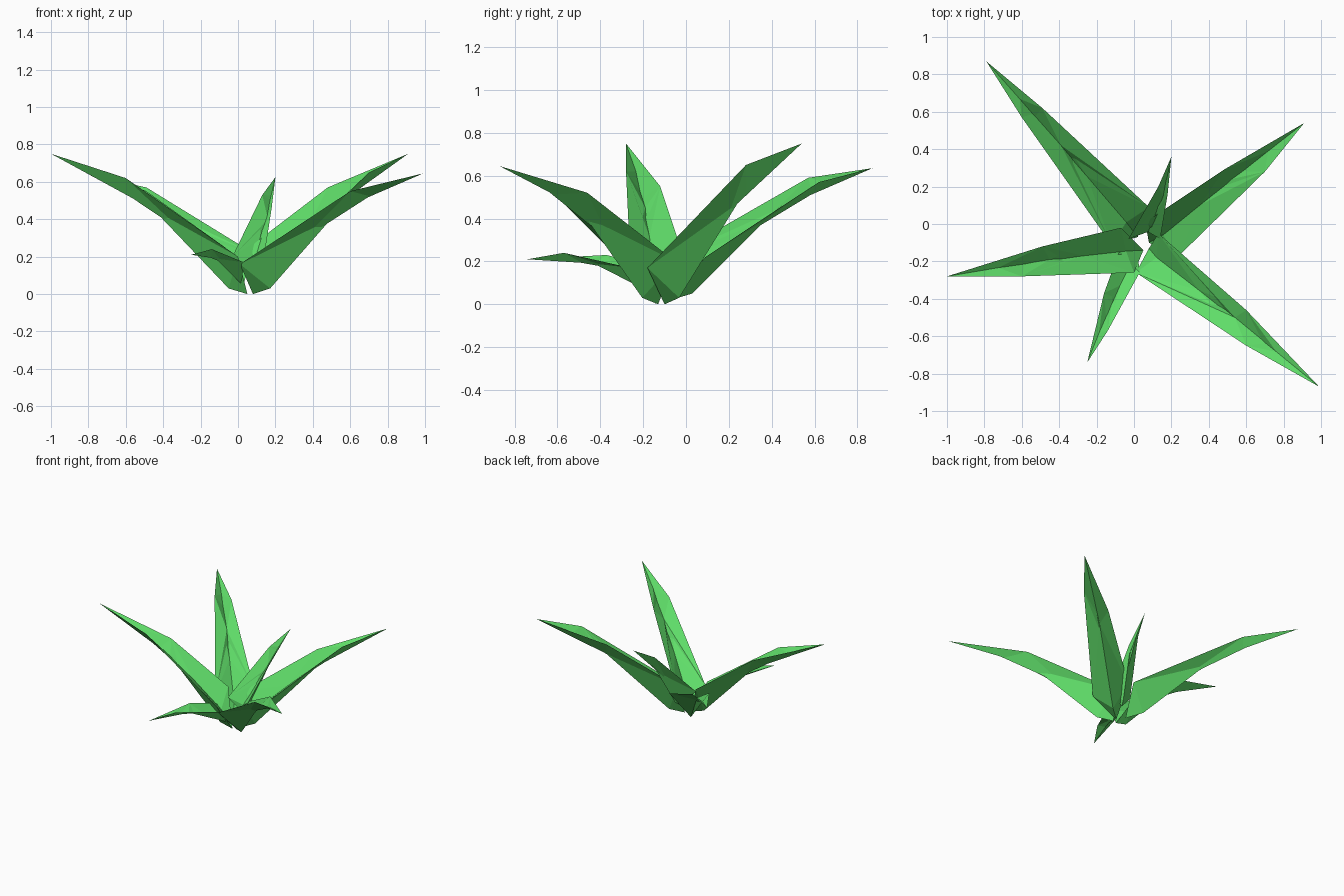
import bpy
import bmesh
from mathutils import Vector

default_cube = bpy.data.objects.get("Cube")
if default_cube:
    bpy.data.objects.remove(default_cube, do_unlink=True)

# One flat leaf colour
GREEN = (0.115, 0.72, 0.14, 1.0)
leaf_green = bpy.data.materials.new("leaf_green")
leaf_green.use_nodes = True
leaf_green.diffuse_color = GREEN
shader = leaf_green.node_tree.nodes["Principled BSDF"]
shader.inputs["Base Color"].default_value = GREEN
shader.inputs["Roughness"].default_value = 0.8


def build_leaf(name, foot, keel, tip, left, right):
    """Channelled blade: two rims, a shallow crease on top and a deep keel below."""
    foot, keel, tip = Vector(foot), Vector(keel), Vector(tip)
    left = [Vector(p) for p in left]
    right = [Vector(p) for p in right]

    # Heel of the keel, just outside the foot
    heel = foot.lerp(keel, 0.2)
    heel.z = foot.z + 0.03

    # Crease points lie between the rims and the keel
    rim_base = (left[0] + right[0]) / 2
    rim_bend = (left[1] + right[1]) / 2
    crease = [
        rim_base.lerp(heel, 0.5),
        rim_base.lerp(rim_bend, 0.5).lerp(heel.lerp(keel, 0.5), 0.55),
        rim_bend.lerp(tip, 0.4).lerp(keel.lerp(tip, 0.5), 0.6),
    ]

    bm = bmesh.new()
    v_foot, v_heel, v_keel, v_tip = [bm.verts.new(p) for p in (foot, heel, keel, tip)]
    c_base, c_mid, c_end = [bm.verts.new(p) for p in crease]
    for rim in (left, right):
        base, bend = [bm.verts.new(p) for p in rim]
        for face in (
            # upper side
            (base, c_base, c_mid), (base, c_mid, bend),
            (bend, c_mid, c_end), (bend, c_end, v_tip),
            # underside
            (base, bend, v_keel), (base, v_keel, v_heel),
            (bend, v_tip, v_keel),
            # closed foot
            (base, v_heel, v_foot), (base, v_foot, c_base),
        ):
            bm.faces.new(face)
    bmesh.ops.recalc_face_normals(bm, faces=bm.faces[:])

    mesh = bpy.data.meshes.new(name)
    bm.to_mesh(mesh)
    bm.free()
    mesh.materials.append(leaf_green)
    leaf = bpy.data.objects.new(name, mesh)
    bpy.context.collection.objects.link(leaf)
    return leaf


# Four long leaves
build_leaf("front_left_leaf",
           foot=(0.08, -0.13, 0), keel=(0.54, -0.5, 0.45), tip=(0.99, -0.87, 0.645),
           left=[(0.01, -0.26, 0.16), (0.6, -0.65, 0.55)],
           right=[(0.13, -0.05, 0.2), (0.6, -0.46, 0.52)])
build_leaf("back_right_leaf",
           foot=(0.02, -0.07, 0.02), keel=(-0.39, 0.42, 0.44), tip=(-0.79, 0.87, 0.635),
           left=[(-0.12, -0.11, 0.2), (-0.6, 0.57, 0.59)],
           right=[(0.08, 0.09, 0.22), (-0.49, 0.62, 0.57)])
build_leaf("back_left_leaf",
           foot=(0.08, -0.1, 0), keel=(0.52, 0.24, 0.47), tip=(0.91, 0.54, 0.75),
           left=[(0.06, 0.01, 0.25), (0.48, 0.29, 0.57)],
           right=[(0.23, -0.18, 0.17), (0.7, 0.28, 0.65)])
build_leaf("right_leaf",
           foot=(0.05, -0.14, 0), keel=(-0.45, -0.19, 0.45), tip=(-1.0, -0.28, 0.75),
           left=[(-0.07, -0.02, 0.25), (-0.49, -0.12, 0.55)],
           right=[(0.0, -0.26, 0.2), (-0.6, -0.28, 0.62)])

# Two short leaves
build_leaf("short_back_leaf",
           foot=(0.08, -0.04, 0.08), keel=(0.16, 0.14, 0.4), tip=(0.2, 0.36, 0.625),
           left=[(-0.03, -0.08, 0.2), (0.13, 0.2, 0.53)],
           right=[(0.14, -0.08, 0.2), (0.18, 0.16, 0.46)])
build_leaf("short_front_leaf",
           foot=(0.02, -0.16, 0.05), keel=(-0.12, -0.43, 0.19), tip=(-0.25, -0.74, 0.21),
           left=[(-0.08, -0.15, 0.17), (-0.16, -0.37, 0.23)],
           right=[(0.03, -0.26, 0.17), (-0.14, -0.57, 0.24)])
